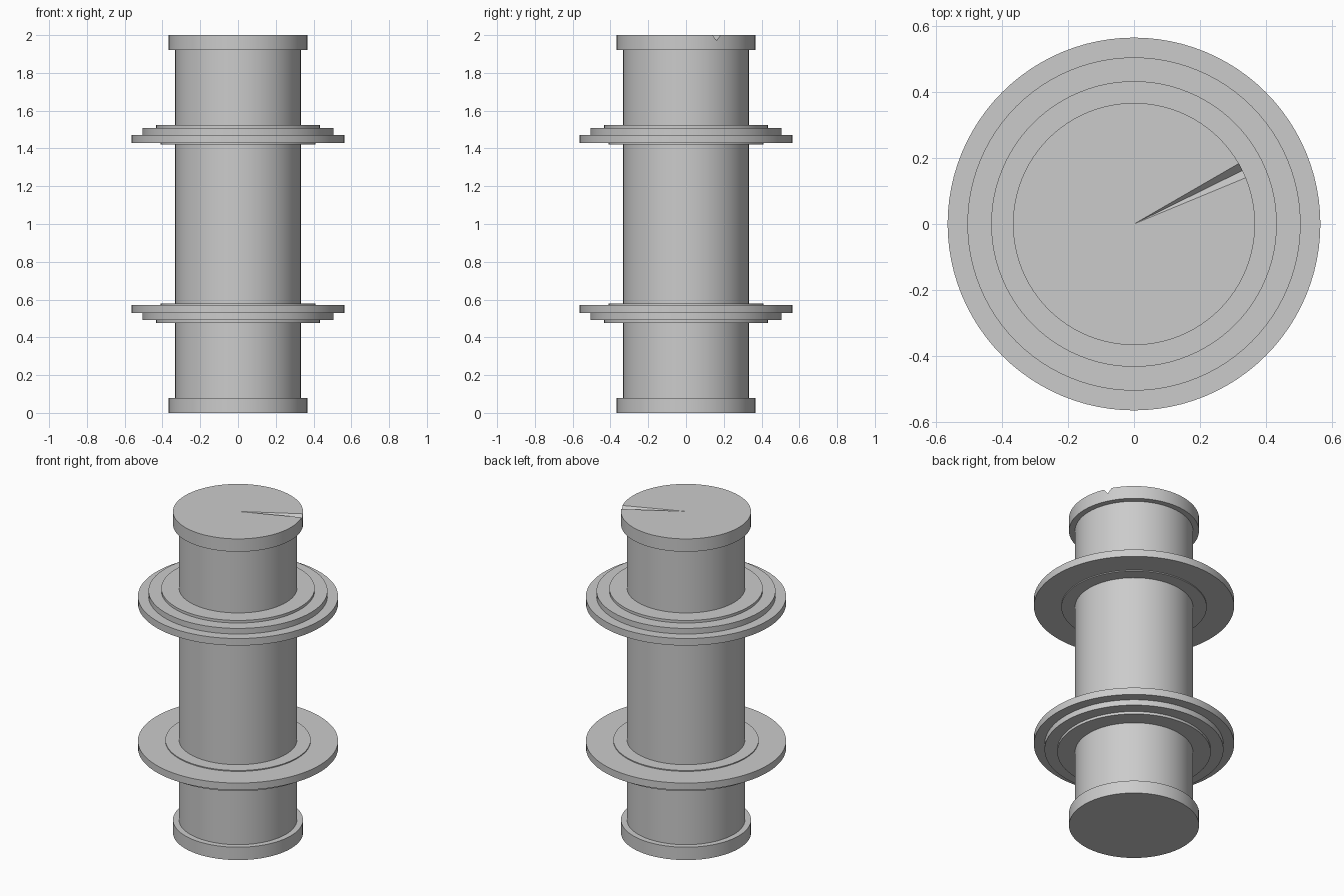
import bpy, bmesh, math

SEGMENTS = 96

if "Cube" in bpy.data.objects:
    bpy.data.objects.remove(bpy.data.objects["Cube"], do_unlink=True)

# Single plain grey material
grey = bpy.data.materials.new("plain grey")
grey.use_nodes = True
colour = (0.6, 0.6, 0.6, 1)
grey.diffuse_color = colour
grey.node_tree.nodes["Principled BSDF"].inputs["Base Color"].default_value = colour


def lathe(name, profile, flip=False, dent=False):
    """Turn a radius/height profile into a closed solid; flip mirrors it about mid height."""
    bm = bmesh.new()
    rings = []
    for radius, z in profile:
        z = 2 - z if flip else z
        rings.append([bm.verts.new((radius * math.cos(math.tau * i / SEGMENTS),
                                    radius * math.sin(math.tau * i / SEGMENTS), z))
                      for i in range(SEGMENTS)])
    for low, high in zip(rings, rings[1:]):
        for i in range(SEGMENTS):
            j = (i + 1) % SEGMENTS
            bm.faces.new((low[i], low[j], high[j], high[i]))
    # End discs are fans around a centre point
    for ring in (rings[0], rings[-1]):
        centre = bm.verts.new((0, 0, ring[0].co.z))
        for i in range(SEGMENTS):
            bm.faces.new((centre, ring[i], ring[(i + 1) % SEGMENTS]))
    # Small nick in the rim
    if dent:
        rings[0][7].co.z -= 0.03
    bmesh.ops.recalc_face_normals(bm, faces=bm.faces)
    mesh = bpy.data.meshes.new(name)
    bm.to_mesh(mesh)
    bm.free()
    mesh.materials.append(grey)
    obj = bpy.data.objects.new(name, mesh)
    bpy.context.collection.objects.link(obj)
    bpy.ops.object.select_all(action="DESELECT")
    obj.select_set(True)
    bpy.context.view_layer.objects.active = obj
    bpy.ops.object.shade_smooth_by_angle(angle=math.radians(30))


# Central column, its ends buried in the caps
lathe("column", [(0.333, 0.04), (0.333, 1.96)])

# End caps and stepped flanges, mirrored about mid height
cap = [(0.367, 0), (0.367, 0.08)]
flange = [(0.433, 0.477), (0.433, 0.493), (0.505, 0.493), (0.505, 0.528),
          (0.565, 0.528), (0.565, 0.572), (0.41, 0.572), (0.41, 0.578)]
for side, flip in (("lower", False), ("upper", True)):
    lathe(side + "_cap", cap, flip, dent=flip)
    lathe(side + "_flange", flange, flip)
